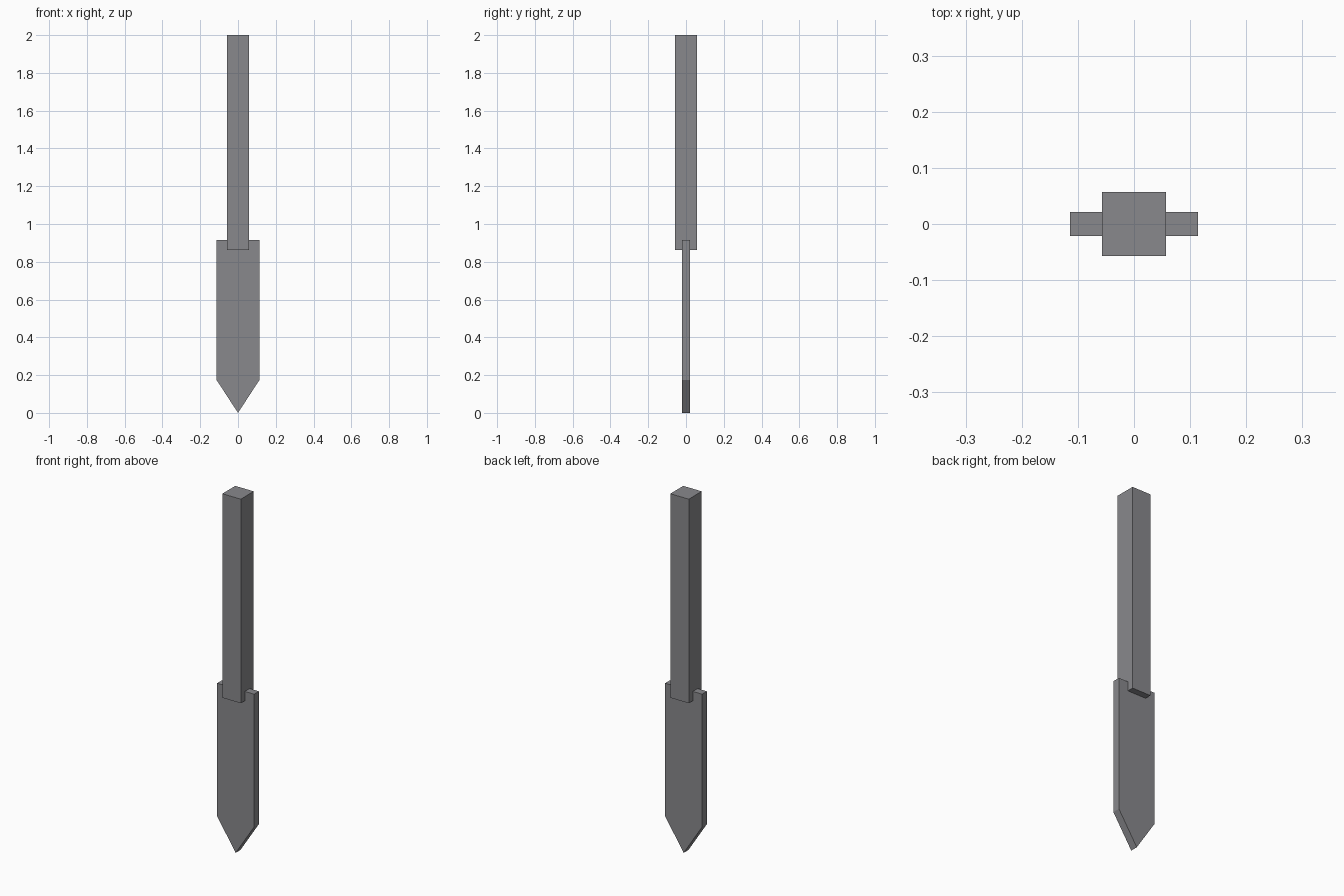
import bpy
import bmesh

if "Cube" in bpy.data.objects:
    bpy.data.objects.remove(bpy.data.objects["Cube"], do_unlink=True)

# Single flat grey for every part
grey = bpy.data.materials.new("dark_grey")
grey.use_nodes = True
colour = (0.25, 0.25, 0.265, 1)
grey.diffuse_color = colour
grey.node_tree.nodes["Principled BSDF"].inputs["Base Color"].default_value = colour


def extruded_profile(name, profile, depth):
    """Extrude an x-z outline along y, centred on y = 0."""
    bm = bmesh.new()
    face = bm.faces.new([bm.verts.new((x, -depth / 2, z)) for x, z in profile])
    result = bmesh.ops.extrude_face_region(bm, geom=[face])
    moved = [v for v in result["geom"] if isinstance(v, bmesh.types.BMVert)]
    bmesh.ops.translate(bm, verts=moved, vec=(0, depth, 0))
    bmesh.ops.recalc_face_normals(bm, faces=bm.faces)
    mesh = bpy.data.meshes.new(name)
    bm.to_mesh(mesh)
    bm.free()
    mesh.materials.append(grey)
    obj = bpy.data.objects.new(name, mesh)
    bpy.context.scene.collection.objects.link(obj)
    return obj


# Flat pointed blade
half = 0.114
extruded_profile("blade", [(0, 0), (half, 0.175), (half, 0.915),
                           (-half, 0.915), (-half, 0.175)], 0.042)

# Square handle overlapping the top of the blade
grip = 0.057
extruded_profile("handle", [(-grip, 0.863), (grip, 0.863),
                            (grip, 2), (-grip, 2)], 2 * grip)
